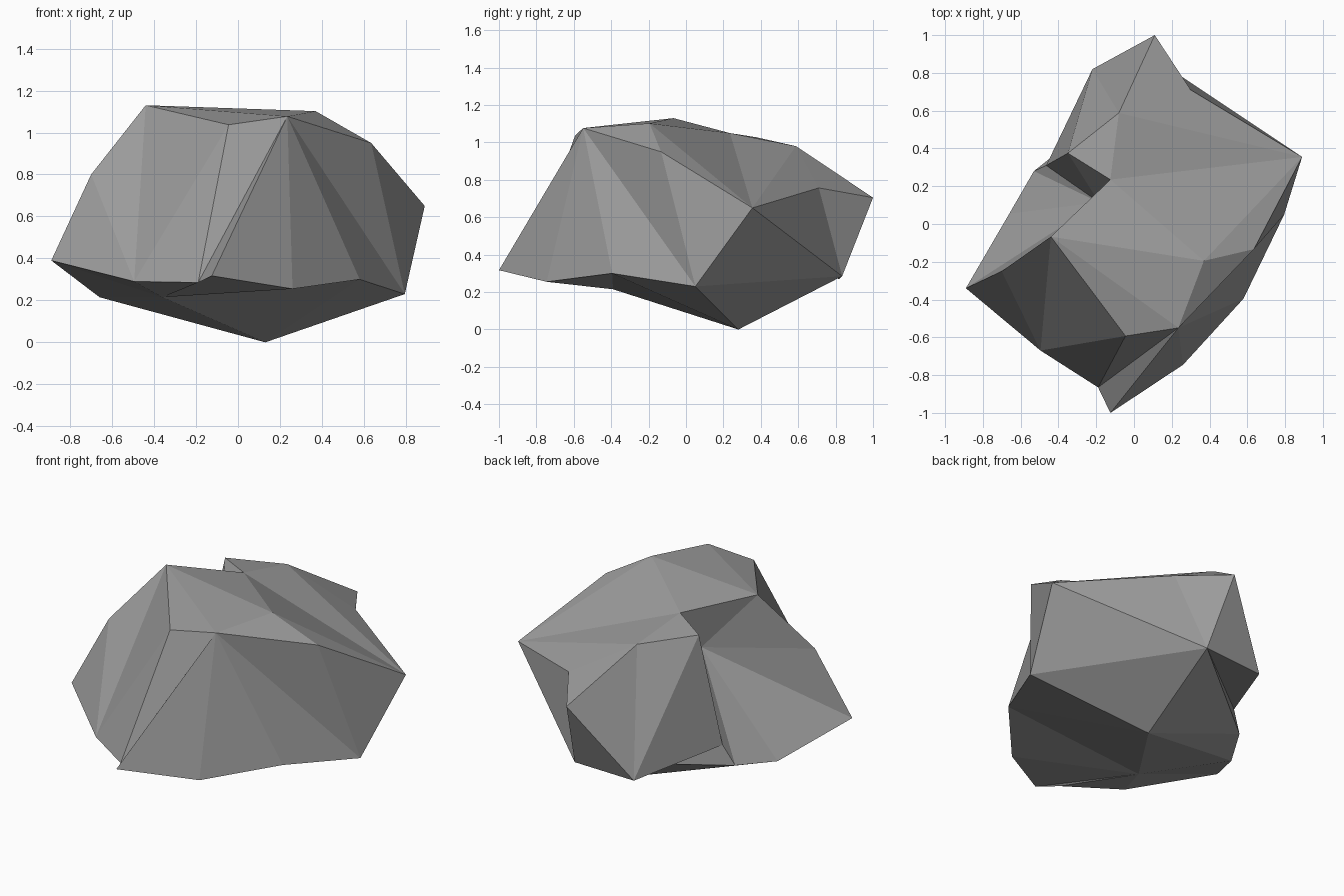
import bpy
import bmesh

cube = bpy.data.objects.get("Cube")
if cube:
    bpy.data.objects.remove(cube, do_unlink=True)

# Grey stone
stone = bpy.data.materials.new("grey stone")
stone.use_nodes = True
grey = (0.33, 0.33, 0.33, 1)
stone.diffuse_color = grey
shader = stone.node_tree.nodes["Principled BSDF"]
shader.inputs["Base Color"].default_value = grey
shader.inputs["Roughness"].default_value = 0.9

bm = bmesh.new()


def corner(x, y, z):
    return bm.verts.new((x, y, z))


def fan(hub, *ring):
    """Triangles from one hub corner to each pair of neighbours in a ring."""
    for a, b in zip(ring, ring[1:]):
        bm.faces.new((hub, a, b))


# Underside
foot = corner(0.13, 0.28, 0)
belly = corner(-0.36, -0.39, 0.215)

# Lower rim, from the right tip round the front to the back
right_tip = corner(-0.89, -0.34, 0.39)
front_right = corner(-0.495, -0.67, 0.29)
front_crease = corner(-0.19, -0.865, 0.285)
front_tip = corner(-0.125, -1, 0.317)
front_left = corner(0.26, -0.745, 0.255)
left_front = corner(0.58, -0.395, 0.3)
left_low = corner(0.795, 0.05, 0.23)
back_low = corner(0.17, 0.835, 0.285)
back_foot = corner(-0.22, 0.82, 0.27)
cleft_foot = corner(-0.465, 0.31, 0.36)
cleft_low = corner(-0.53, 0.28, 0.24)
right_low = corner(-0.66, 0.055, 0.215)

# Upper edge and shoulders
left_tip = corner(0.89, 0.355, 0.65)
back_dent = corner(0.3, 0.71, 0.757)
back_tip = corner(0.11, 1, 0.705)
right_shoulder = corner(-0.7, -0.25, 0.8)
left_shoulder = corner(0.635, -0.133, 0.95)

# Crown
peak = corner(-0.44, -0.067, 1.13)
front_brow = corner(-0.045, -0.593, 1.037)
front_peak = corner(0.235, -0.55, 1.077)
left_peak = corner(0.37, -0.195, 1.102)
back_brow = corner(-0.08, 0.588, 0.98)

# Cleft cut into the right side
cleft_top = corner(-0.125, 0.235, 1.05)
cleft_lip = corner(-0.35, 0.375, 1.028)
cleft_deep = corner(-0.185, 0.115, 0.81)

# Underside facets
fan(foot, back_low, left_low, left_front, belly, right_low, cleft_low, back_low)
fan(belly, right_low, right_tip, front_right, front_crease, front_tip,
    front_left, left_front)

# Front and left flanks
fan(front_peak, peak, front_brow, front_crease, front_tip, front_left,
    left_front, left_low, left_shoulder, left_peak, peak)
fan(front_right, right_tip, right_shoulder, peak, front_brow, front_crease)

# Cleft walls
fan(cleft_deep, peak, right_shoulder, right_tip, right_low, cleft_low,
    cleft_foot, cleft_lip, cleft_top, peak)

# Left tip and top plane
fan(left_tip, left_peak, left_shoulder, left_low, back_low, back_dent,
    back_brow, cleft_top, left_peak)
fan(cleft_top, peak, left_peak)

# Back flank
fan(back_brow, cleft_top, cleft_lip, back_foot, back_tip, back_dent)
fan(back_low, back_dent, back_tip, back_foot, cleft_foot, cleft_low)
fan(cleft_foot, cleft_lip, back_foot)

bmesh.ops.recalc_face_normals(bm, faces=bm.faces[:])
mesh = bpy.data.meshes.new("rock")
bm.to_mesh(mesh)
bm.free()
mesh.materials.append(stone)
rock = bpy.data.objects.new("rock", mesh)
bpy.context.collection.objects.link(rock)
